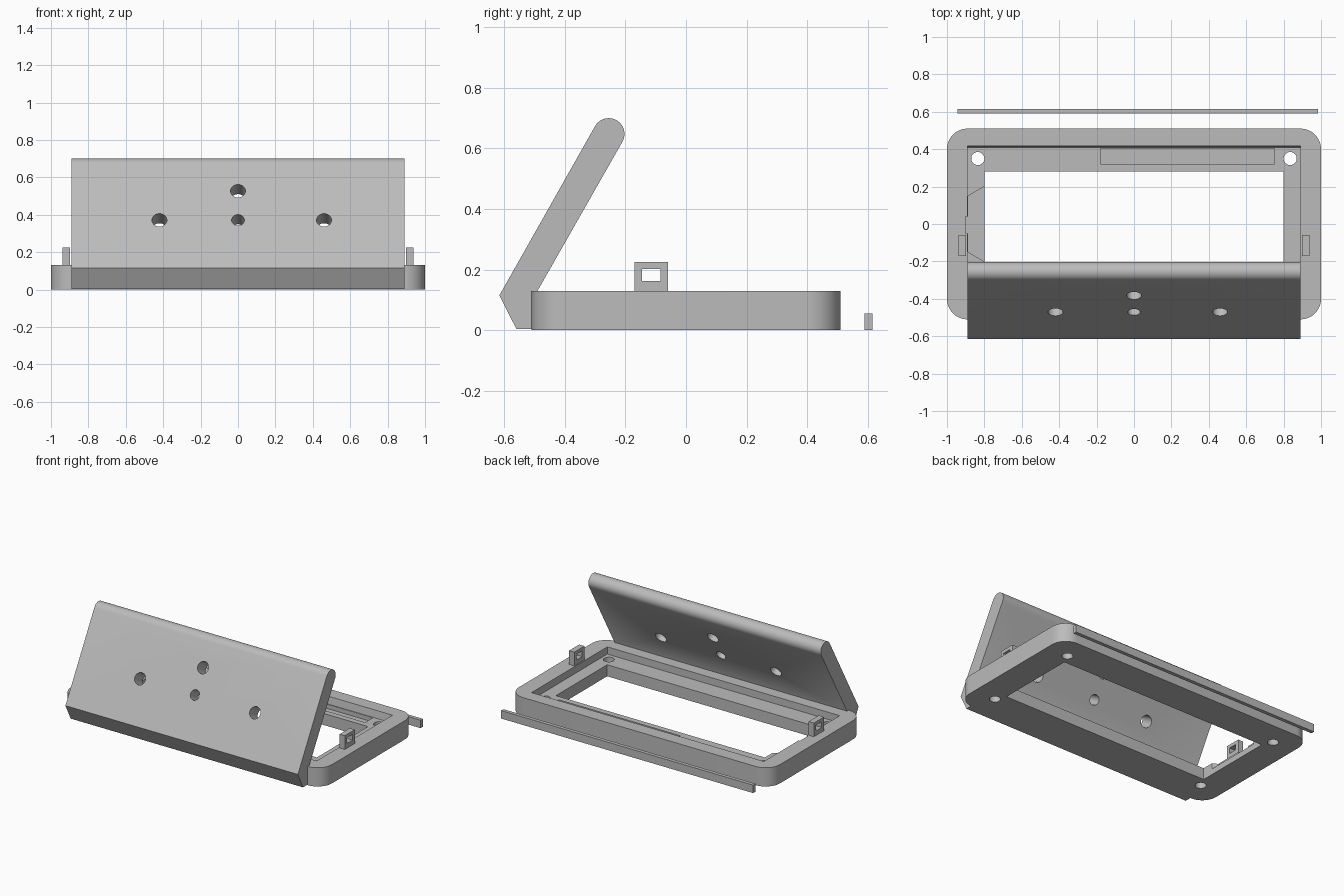
import bpy, bmesh, math
from mathutils import Vector

old = bpy.data.objects.get("Cube")
if old:
    bpy.data.objects.remove(old, do_unlink=True)

grey = bpy.data.materials.new("plain grey")
grey.use_nodes = True
color = (0.5, 0.5, 0.5, 1)
grey.diffuse_color = color
grey.node_tree.nodes["Principled BSDF"].inputs["Base Color"].default_value = color


def prism(name, points, depth):
    """Closed solid from 3D outline points pushed along depth."""
    bm = bmesh.new()
    face = bm.faces.new([bm.verts.new(p) for p in points])
    moved = bmesh.ops.extrude_face_region(bm, geom=[face])["geom"]
    verts = [v for v in moved if isinstance(v, bmesh.types.BMVert)]
    bmesh.ops.translate(bm, verts=verts, vec=depth)
    bmesh.ops.recalc_face_normals(bm, faces=bm.faces)
    mesh = bpy.data.meshes.new(name)
    bm.to_mesh(mesh)
    bm.free()
    mesh.materials.append(grey)
    obj = bpy.data.objects.new(name, mesh)
    bpy.context.collection.objects.link(obj)
    return obj


def box(name, x0, x1, y0, y1, z0, z1):
    outline = [(x0, y0, z0), (x1, y0, z0), (x1, y1, z0), (x0, y1, z0)]
    return prism(name, outline, (0, 0, z1 - z0))


def rod(name, centre, axis, radius, length):
    """Round cutter centred on a point."""
    axis = Vector(axis).normalized()
    side = axis.orthogonal().normalized()
    up = axis.cross(side)
    start = Vector(centre) - axis * length / 2
    ring = [math.tau * i / 32 for i in range(32)]
    return prism(name, [start + radius * (side * math.cos(a) + up * math.sin(a))
                        for a in ring], axis * length)


def cut(obj, cutter):
    mod = obj.modifiers.new("cut", "BOOLEAN")
    mod.operation = "DIFFERENCE"
    mod.solver = "EXACT"
    mod.object = cutter
    bpy.context.view_layer.objects.active = obj
    bpy.ops.object.modifier_apply(modifier=mod.name)
    bpy.data.objects.remove(cutter, do_unlink=True)


def smooth(obj):
    bpy.ops.object.select_all(action="DESELECT")
    obj.select_set(True)
    bpy.context.view_layer.objects.active = obj
    bpy.ops.object.shade_smooth_by_angle(angle=math.radians(30))


# Rounded base frame
radius, outline = 0.11, []
for k, (sx, sy) in enumerate([(1, 1), (-1, 1), (-1, -1), (1, -1)]):
    for i in range(13):
        a = math.pi / 2 * (k + i / 12)
        outline.append((sx * (1 - radius) + radius * math.cos(a),
                        sy * (0.51 - radius) + radius * math.sin(a), 0))
frame = prism("base_frame", outline, (0, 0, 0.13))

# Recess with a slightly leaning back wall, then the through opening
ledge = 0.08
cut(frame, prism("recess_cutter", [(-0.89, -0.41, ledge), (-0.89, 0.41, ledge),
                                   (-0.89, 0.42, 0.14), (-0.89, -0.41, 0.14)], (1.78, 0, 0)))
cut(frame, box("opening_cutter", -0.8, 0.8, -0.28, 0.28, -0.1, 0.3))

# Long pocket in the back ledge, cable notch in the right ledge
cut(frame, box("pocket_cutter", -0.18, 0.75, 0.32, 0.405, 0.05, 0.12))
cut(frame, prism("notch_cutter", [(-0.887, 0.15, 0.04), (-0.79, 0.206, 0.04),
                                  (-0.79, -0.206, 0.04), (-0.887, -0.15, 0.04)], (0, 0, 0.2)))
cut(frame, box("relief_cutter", -0.9, -0.85, -0.05, 0.04, 0.045, 0.25))

# Corner screw holes
for sx in (-1, 1):
    for sy in (-1, 1):
        cut(frame, rod("screw_cutter", (sx * 0.835, sy * 0.35, 0), (0, 0, 1), 0.035, 0.5))
smooth(frame)

# Leaning panel with a rounded top edge
tilt = math.radians(60)
along = Vector((0, math.cos(tilt), math.sin(tilt)))
normal = Vector((0, -math.sin(tilt), math.cos(tilt)))
half, x0, width = 0.052, -0.89, 1.78
top = Vector((x0, -0.255, 0.648))
profile = [top + half * (normal * math.cos(a) + along * math.sin(a))
           for a in [math.pi * i / 16 for i in range(17)]]
profile += [(x0, -0.49, 0.13), (x0, -0.49, 0.004), (x0, -0.56, 0.004), (x0, -0.616, 0.115)]
panel = prism("leaning_panel", profile, (width, 0, 0))

# Panel holes, drilled square to its face
corner = Vector((0, -0.616, 0.115))
for x, z, r in [(-0.42, 0.37, 0.04), (0.46, 0.37, 0.04), (0, 0.525, 0.04), (0, 0.37, 0.034)]:
    spot = corner + along * ((z - corner.z) / along.z)
    cut(panel, rod("panel_hole_cutter", (x, spot.y, spot.z), normal, r, 0.4))
smooth(panel)

# Upright strap lugs on both sides
for side, x in (("left", 0.917), ("right", -0.917)):
    lug = box(side + "_lug", x - 0.02, x + 0.02, -0.17, -0.06, 0.125, 0.225)
    cut(lug, box("lug_cutter", x - 0.1, x + 0.1, -0.145, -0.085, 0.162, 0.202))

# Loose strip behind the frame
box("loose_strip", -0.945, 0.985, 0.59, 0.615, 0, 0.055)
